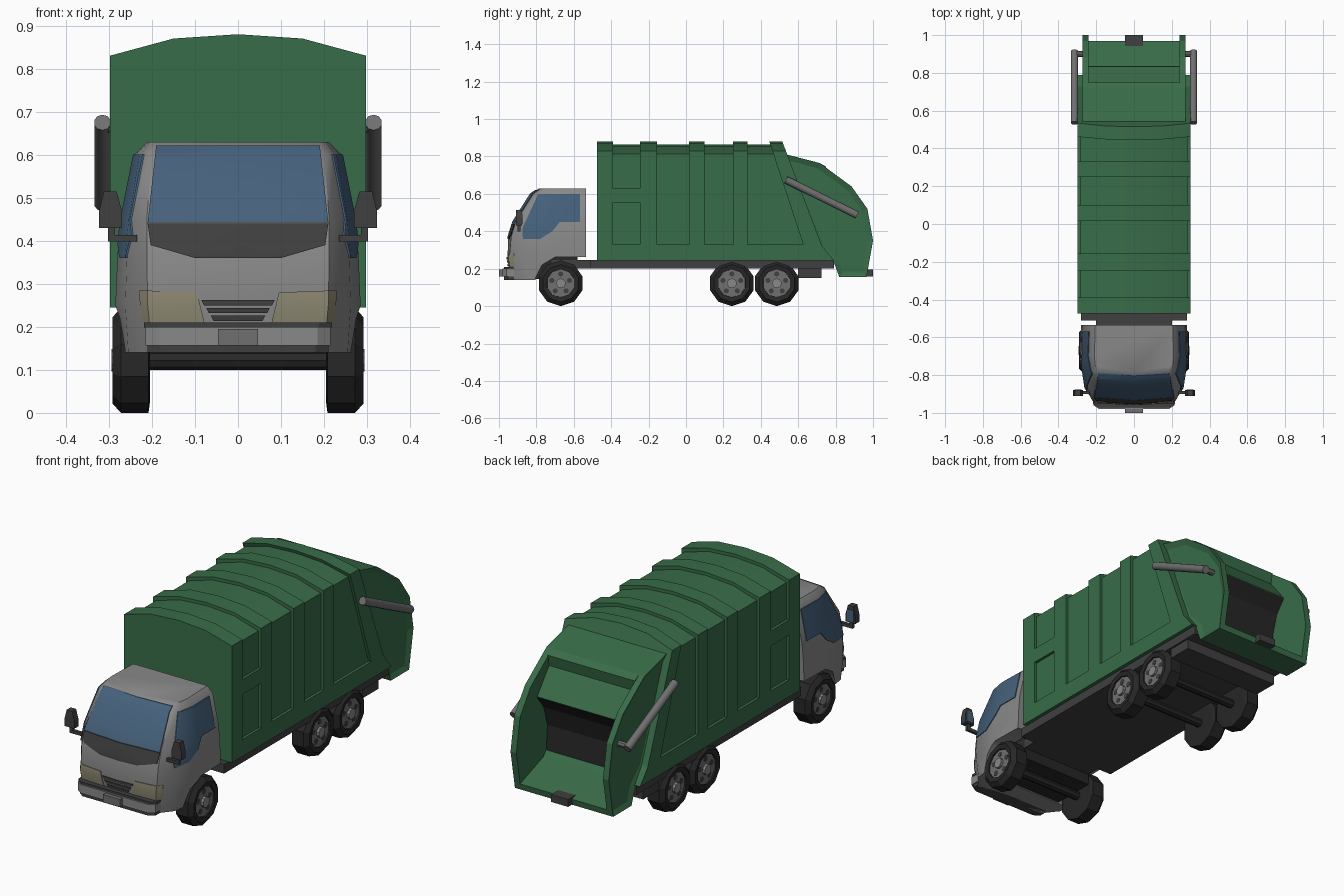
import bpy, bmesh, math
from mathutils import Matrix, Vector

if "Cube" in bpy.data.objects:
    bpy.data.objects.remove(bpy.data.objects["Cube"])


def material(name, r, g, b):
    m = bpy.data.materials.new(name)
    m.diffuse_color = (r, g, b, 1)
    m.use_nodes = True
    m.node_tree.nodes["Principled BSDF"].inputs["Base Color"].default_value = m.diffuse_color
    return m


GREEN = material("green_paint", 0.04, 0.15, 0.065)
CAB = material("cab_grey", 0.25, 0.25, 0.25)
STEEL = material("steel", 0.16, 0.16, 0.16)
DARK = material("dark_rubber", 0.02, 0.02, 0.02)
TRIM = material("dark_trim", 0.05, 0.05, 0.05)
GLASS = material("glass", 0.06, 0.12, 0.2)
LAMP = material("headlight", 0.27, 0.25, 0.17)


def finish(name, bm, mat, mirror=False):
    bmesh.ops.recalc_face_normals(bm, faces=bm.faces[:])
    me = bpy.data.meshes.new(name)
    bm.to_mesh(me)
    bm.free()
    ob = bpy.data.objects.new(name, me)
    bpy.context.collection.objects.link(ob)
    me.materials.append(mat)
    if mirror:
        ob.modifiers.new("mirror", 'MIRROR')
    return ob


def loft(bm, rings):
    # skin closed rings of equal length and cap both ends
    vs = [[bm.verts.new(p) for p in r] for r in rings]
    n = len(vs[0])
    for a, b in zip(vs, vs[1:]):
        for i in range(n):
            bm.faces.new((a[i], a[(i + 1) % n], b[(i + 1) % n], b[i]))
    bm.faces.new(vs[0])
    bm.faces.new(vs[-1])


def prism(name, pts, axis, a, b, mat, mirror=False, inset=0):
    # pts are (y, z) when axis is x, and (x, z) when axis is y
    bm = bmesh.new()
    put = (lambda p, t: (t, *p)) if axis == 'x' else (lambda p, t: (p[0], t, p[1]))
    loft(bm, [[put(p, t) for p in pts] for t in (a, b)])
    if inset:
        bmesh.ops.recalc_face_normals(bm, faces=bm.faces[:])
        outer = max(bm.faces, key=lambda f: f.calc_center_median().x)
        bmesh.ops.inset_individual(bm, faces=[outer], thickness=inset, depth=-0.012)
    return finish(name, bm, mat, mirror)


def box(name, x0, x1, y0, y1, z0, z1, mat, mirror=False):
    return prism(name, [(y0, z0), (y1, z0), (y1, z1), (y0, z1)], 'x', x0, x1, mat, mirror)


def rod(name, p, q, r, mat, sides=10, mirror=False):
    p, q = Vector(p), Vector(q)
    bm = bmesh.new()
    rot = (q - p).to_track_quat('Z', 'Y').to_matrix().to_4x4()
    bmesh.ops.create_cone(bm, cap_ends=True, segments=sides, radius1=r, radius2=r,
                          depth=(q - p).length, matrix=Matrix.Translation((p + q) / 2) @ rot)
    return finish(name, bm, mat, mirror)


def boolean(ob, cutter, op):
    mod = ob.modifiers.new("cut", 'BOOLEAN')
    mod.operation, mod.object, mod.solver = op, cutter, 'EXACT'
    bpy.context.view_layer.update()
    dg = bpy.context.evaluated_depsgraph_get()
    me = bpy.data.meshes.new_from_object(ob.evaluated_get(dg))
    ob.modifiers.clear()
    ob.data = me
    bpy.data.objects.remove(cutter)


def smooth(ob, angle=35):
    bpy.ops.object.select_all(action='DESELECT')
    ob.select_set(True)
    bpy.context.view_layer.objects.active = ob
    bpy.ops.object.shade_smooth_by_angle(angle=math.radians(angle))


def sym(half):
    return half + [(-x, z) for x, z in reversed(half)]


# Container: recessed core, ribs, lower sill and crossbar
def hoop(name, y0, k0, y1, k1, w, d):
    sec = [(w, 0.245), (w, 0.83 - d), (0.15, 0.87 - d), (0, 0.88 - d),
           (-0.15, 0.87 - d), (-w, 0.83 - d), (-w, 0.245)]
    bm = bmesh.new()
    loft(bm, [[(x, y + k * (0.88 - z), z) for x, z in sec] for y, k in ((y0, k0), (y1, k1))])
    smooth(finish(name, bm, GREEN), 20)


hoop("container_core", -0.47, 0, 0.505, 0.38, 0.284, 0.016)
for y0, y1 in ((-0.475, -0.39), (-0.245, -0.155), (0.015, 0.10), (0.25, 0.33)):
    hoop("container_rib", y0, 0, y1, 0, 0.298, 0)
hoop("container_rear_rib", 0.445, 0.33, 0.515, 0.38, 0.298, 0)
prism("container_sill", [(-0.475, 0.245), (0.79, 0.245), (0.72, 0.33), (-0.475, 0.33)],
      'x', -0.298, 0.298, GREEN)
box("container_crossbar", -0.298, 0.298, -0.40, -0.235, 0.555, 0.63, GREEN)

# Tailgate: side plates, hopper body, dark hopper lining
prism("tailgate_side", [(0.52, 0.81), (0.54, 0.81), (0.715, 0.765), (0.885, 0.64), (0.97, 0.52),
                        (1.0, 0.35), (0.965, 0.155), (0.82, 0.155), (0.79, 0.235), (0.71, 0.31)],
      'x', 0.24, 0.272, GREEN, True, 0.03)
prism("tailgate_hopper", [(0.50, 0.81), (0.54, 0.81), (0.715, 0.765), (0.75, 0.745), (0.74, 0.69),
                          (0.835, 0.57), (0.78, 0.50), (0.75, 0.40), (0.76, 0.26), (0.97, 0.185),
                          (0.965, 0.155), (0.82, 0.155), (0.79, 0.235), (0.70, 0.31)],
      'x', -0.241, 0.241, GREEN)
prism("hopper_lining", [(0.836, 0.566), (0.785, 0.50), (0.755, 0.40), (0.765, 0.262),
                        (0.745, 0.262), (0.74, 0.40), (0.76, 0.50), (0.80, 0.56)],
      'x', -0.239, 0.239, DARK)
box("rear_step", -0.047, 0.047, 0.94, 1.0, 0.158, 0.195, TRIM)
smooth(rod("tailgate_ram", (0.315, 0.535, 0.675), (0.315, 0.915, 0.487), 0.02, STEEL, 10, True), 40)
for y, z in ((0.55, 0.667), (0.90, 0.495)):
    rod("ram_pin", (0.25, y, z), (0.315, y, z), 0.015, STEEL, 8, True)

# Chassis
box("chassis_deck", -0.28, 0.28, -0.51, 0.79, 0.2, 0.246, TRIM)
box("chassis_front", -0.2, 0.2, -0.72, -0.5, 0.2, 0.246, TRIM)
box("cab_underbody", -0.2, 0.2, -0.90, -0.58, 0.145, 0.27, DARK)
box("rear_crossbox", -0.27, 0.27, 0.60, 0.725, 0.15, 0.24, TRIM)

# Cab: each row is z, nose y, front corner, pillar, side, rear half width
rows = [(0.14, -0.94, 0.20, -0.93, 0.255, -0.86, 0.27, -0.75, 0.27),
        (0.25, -0.955, 0.21, -0.945, 0.262, -0.87, 0.285, -0.72, 0.28),
        (0.37, -0.95, 0.212, -0.935, 0.258, -0.87, 0.28, -0.72, 0.275),
        (0.45, -0.925, 0.212, -0.91, 0.25, -0.855, 0.27, -0.72, 0.268),
        (0.60, -0.83, 0.20, -0.815, 0.225, -0.78, 0.24, -0.70, 0.235),
        (0.63, -0.785, 0.185, -0.775, 0.205, -0.75, 0.21, -0.70, 0.205)]
rings = []
for z, yn, fx, fy, px, py, sx, sy, rx in rows:
    half = [(fx, fy), (px, py), (sx, sy), (rx, -0.535)]
    rings.append([(0, yn, z)] + [(x, y, z) for x, y in half] +
                 [(-x, y, z) for x, y in reversed(half)])
bm = bmesh.new()
loft(bm, rings)
cab = finish("cab", bm, CAB)
arch = prism("arch_cutter", [(-0.81, 0.10), (-0.805, 0.15), (-0.77, 0.22), (-0.70, 0.262),
                             (-0.50, 0.262), (-0.50, 0.10)], 'x', -0.4, 0.4, CAB)
boolean(cab, arch, 'DIFFERENCE')
smooth(cab)


# Thin inlays that follow the cab skin
def inlay(name, pts, axis, a, b, shift, mat, mirror=False):
    ob = cab.copy()
    ob.data = cab.data.copy()
    ob.name = name
    ob.data.transform(Matrix.Translation(shift))
    bpy.context.collection.objects.link(ob)
    boolean(ob, prism("inlay_cutter", pts, axis, a, b, mat), 'INTERSECT')
    ob.data.materials.clear()
    ob.data.materials.append(mat)
    for p in ob.data.polygons:
        p.material_index = 0
    if mirror:
        ob.modifiers.new("mirror", 'MIRROR')


front = (0, -0.004, 0.002)
inlay("windscreen", sym([(0.19, 0.622), (0.21, 0.442)]), 'y', -1.1, -0.7, front, GLASS)
inlay("windscreen_cowl", sym([(0.21, 0.44), (0.203, 0.39), (0.10, 0.36)]), 'y', -1.1, -0.85, front, TRIM)
inlay("headlight", [(0.095, 0.28), (0.23, 0.285), (0.225, 0.21), (0.078, 0.21)],
      'y', -1.1, -0.85, front, LAMP, True)
for z, w in ((0.256, 0.085), (0.238, 0.074), (0.22, 0.063)):
    inlay("grille_slot", sym([(w, z + 0.006), (w - 0.006, z - 0.006)]), 'y', -1.1, -0.85, front, TRIM)
inlay("side_window", [(-0.872, 0.36), (-0.875, 0.415), (-0.79, 0.6), (-0.568, 0.6), (-0.568, 0.45),
                      (-0.675, 0.45), (-0.715, 0.40), (-0.78, 0.36)],
      'x', 0.15, 0.4, (0.004, 0, 0), GLASS, True)

# Front bumper and plate
def bar(name, y, z0, z1, w, mat):
    bm = bmesh.new()
    loft(bm, [[(x, yy, z) for x, yy in ((-w, y + 0.02), (-w + 0.03, y), (w - 0.03, y),
                                        (w, y + 0.02), (w, -0.90), (-w, -0.90))] for z in (z0, z1)])
    finish(name, bm, mat)


bar("bumper", -0.98, 0.157, 0.2, 0.215, CAB)
bar("bumper_top_trim", -0.972, 0.198, 0.21, 0.218, TRIM)
bar("bumper_lower_trim", -0.972, 0.14, 0.158, 0.21, TRIM)
box("number_plate_block", -0.047, 0.047, -1.0, -0.96, 0.157, 0.195, STEEL)

# Wing mirrors
prism("mirror_housing", [(0.27, 0.43), (0.323, 0.43), (0.323, 0.47), (0.312, 0.514), (0.282, 0.514),
                         (0.27, 0.47)], 'y', -0.91, -0.878, TRIM, True)
box("mirror_glass", 0.278, 0.315, -0.88, -0.875, 0.438, 0.495, GLASS, True)
box("mirror_arm", 0.235, 0.302, -0.90, -0.885, 0.398, 0.414, TRIM, True)
box("mirror_stem", 0.286, 0.302, -0.90, -0.885, 0.40, 0.44, TRIM, True)

# Wheels
for y in (-0.67, 0.245, 0.485):
    z = 0.122
    bm = bmesh.new()
    loft(bm, [[(x, y + r * math.sin(math.tau * i / 10), z - r * math.cos(math.tau * i / 10))
               for i in range(10)]
              for x, r in ((0.205, 0.10), (0.208, 0.122), (0.272, 0.122), (0.292, 0.10),
                           (0.288, 0.076), (0.27, 0.074))])
    finish("tyre", bm, DARK, True)
    rod("wheel_rim", (0.26, y, z), (0.281, y, z), 0.076, STEEL, 16, True)
    rod("wheel_hub", (0.27, y, z), (0.294, y, z), 0.026, CAB, 10, True)
    for i in range(5):
        a = math.tau * i / 5
        c = (y + 0.05 * math.sin(a), z + 0.05 * math.cos(a))
        rod("rim_hole", (0.27, *c), (0.2825, *c), 0.014, TRIM, 8, True)
    rod("axle", (-0.21, y, z), (0.21, y, z), 0.022, DARK, 8)
